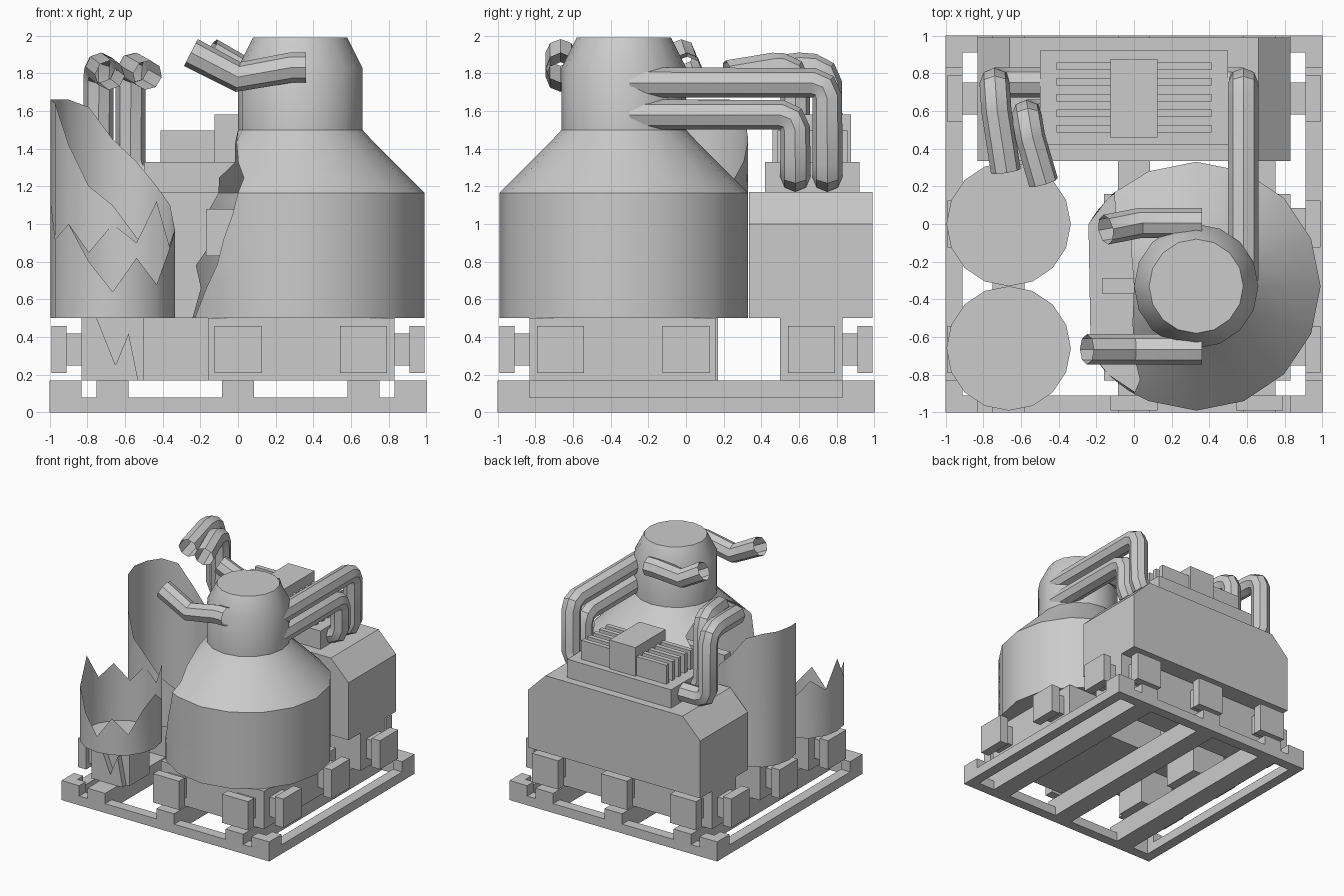
import bpy, bmesh
from math import radians, cos, sin
from mathutils import Vector

if "Cube" in bpy.data.objects:
    bpy.data.objects.remove(bpy.data.objects["Cube"])


def make(name, bm, smooth=False):
    bmesh.ops.remove_doubles(bm, verts=bm.verts, dist=0.0005)
    bmesh.ops.recalc_face_normals(bm, faces=bm.faces)
    me = bpy.data.meshes.new(name)
    bm.to_mesh(me)
    bm.free()
    ob = bpy.data.objects.new(name, me)
    bpy.context.collection.objects.link(ob)
    if smooth:
        shade(ob)
    return ob


def shade(ob):
    bpy.ops.object.select_all(action='DESELECT')
    ob.select_set(True)
    bpy.context.view_layer.objects.active = ob
    bpy.ops.object.shade_smooth_by_angle(angle=radians(30))


def box(name, x0, x1, y0, y1, z0, z1):
    bm = bmesh.new()
    bmesh.ops.create_cube(bm, size=1)
    for v in bm.verts:
        v.co = ((x0 + x1) / 2 + v.co.x * (x1 - x0),
                (y0 + y1) / 2 + v.co.y * (y1 - y0),
                (z0 + z1) / 2 + v.co.z * (z1 - z0))
    return make(name, bm)


def pipe(name, pts, r=0.08, cut=0.08):
    """Open tube along a path whose corners are chamfered."""
    pts = [Vector(p) for p in pts]
    path = [pts[0]]
    for a, b, c in zip(pts, pts[1:], pts[2:]):
        u, w = (a - b).normalized(), (c - b).normalized()
        if u.angle(w) < radians(120):
            path += [b + u * cut, b + (u + w) * cut * 0.29, b + w * cut]
        else:
            path.append(b)
    path.append(pts[-1])
    cu = bpy.data.curves.new(name, 'CURVE')
    cu.dimensions = '3D'
    cu.bevel_depth = r
    cu.bevel_resolution = 2
    sp = cu.splines.new('POLY')
    sp.points.add(len(path) - 1)
    for p, co in zip(sp.points, path):
        p.co = (*co, 1)
    ob = bpy.data.objects.new(name, cu)
    bpy.context.collection.objects.link(ob)
    bpy.ops.object.select_all(action='DESELECT')
    ob.select_set(True)
    bpy.context.view_layer.objects.active = ob
    bpy.ops.object.convert(target='MESH')
    shade(bpy.context.view_layer.objects.active)


def polygon_prism(name, profile, y0, y1):
    bm = bmesh.new()
    f = bm.faces.new([bm.verts.new((x, y0, z)) for x, z in profile])
    ext = bmesh.ops.extrude_face_region(bm, geom=[f])
    for v in ext['geom']:
        if isinstance(v, bmesh.types.BMVert):
            v.co.y = y1
    return make(name, bm)


# Skid: low outer rails, raised corners, three full-height beams
for s, tag in ((-1, "a"), (1, "b")):
    box("skid_side_rail_" + tag, *sorted((s, s * 0.91)), -0.99, 0.99, 0, 0.08)
    box("skid_end_rail_" + tag, -0.99, 0.99, *sorted((s, s * 0.91)), 0, 0.08)
    for t in (-1, 1):
        box("skid_corner_side", *sorted((s, s * 0.91)), *sorted((t, t * 0.83)), 0, 0.17)
        box("skid_corner_end", *sorted((s, s * 0.83)), *sorted((t, t * 0.91)), 0, 0.17)
for x in (-0.665, 0, 0.665):
    box("skid_beam", x - 0.085, x + 0.085, -1, 1, 0, 0.17)

# Plinths
box("engine_plinth", -0.83, 0.83, 0.5, 0.83, 0.17, 0.5)
box("main_tank_plinth", -0.16, 0.83, -0.83, 0.16, 0.17, 0.5)
box("rear_tank_plinth", -0.83, -0.5, -0.17, 0.17, 0.17, 0.5)
box("front_tank_plinth", -0.83, -0.5, -0.78, -0.5, 0.17, 0.5)
polygon_prism("broken_plinth_panel",
              [(-0.83, 0.17), (-0.53, 0.17), (-0.58, 0.42), (-0.65, 0.25), (-0.75, 0.5), (-0.83, 0.5)],
              -0.83, -0.78)


# Clamps: a stem and a square pad standing off each plinth
def clamp(px, py, dx, dy):
    for part, near, far, h in (("stem", 0.82, 0.92, 0.085), ("pad", 0.91, 0.99, 0.125)):
        if dx:
            box("clamp_" + part, *sorted((dx * near, dx * far)), py - h, py + h, 0.335 - h, 0.335 + h)
        else:
            box("clamp_" + part, px - h, px + h, *sorted((dy * near, dy * far)), 0.335 - h, 0.335 + h)


for p in (-0.665, 0, 0.665):
    clamp(0, p, 1, 0)
    clamp(0, p, -1, 0)
    clamp(p, 0, 0, 1)
for p in (0, 0.665):
    clamp(p, 0, 0, -1)

# Engine housing with stepped cooler on top
polygon_prism("engine_housing",
              [(-0.83, 0.5), (0.83, 0.5), (0.83, 1), (0.66, 1.17), (-0.66, 1.17), (-0.83, 1)],
              0.335, 0.99)
box("cooler_slab", -0.5, 0.5, 0.42, 0.92, 1.17, 1.33)
box("cooler_block", -0.125, 0.125, 0.46, 0.875, 1.33, 1.58)
for i in range(5):
    y = 0.505 + i * 0.083
    box("cooler_fin", -0.41, 0.41, y - 0.02, y + 0.02, 1.33, 1.495)

# Main tank: lathe whose rows stop at front and back angles, leaving a ragged hole
rows = [  # radius, z, front limit, back limit
    (0.66, 0.5, 148, 150), (0.66, 0.66, 139, 143), (0.66, 0.78, 132, 147), (0.66, 0.92, 128, 134),
    (0.66, 1.05, 123, 139), (0.66, 1.165, 120, 131), (0.58, 1.245, 121, 138), (0.5, 1.325, 131, 134),
    (0.39, 1.435, 150, 152), (0.33, 1.5, 180, 180), (0.33, 1.83, 180, 180), (0.25, 1.99, 180, 180)]
bm = bmesh.new()
grid = []
for r, z, front, back in rows:
    ring = []
    for i in range(-8, 9):
        a = radians(max(-front, min(back, 22.5 * i)))
        ring.append(bm.verts.new((0.33 + r * cos(a), -0.33 + r * sin(a), z)))
    grid.append(ring)
for lo, hi in zip(grid, grid[1:]):
    for i in range(16):
        bm.faces.new((lo[i], lo[i + 1], hi[i + 1], hi[i]))
bm.faces.new(grid[0])
bm.faces.new(grid[-1][:-1])
make("main_tank", bm, True)
box("tank_inner_plate", -0.17, 0.3, -0.37, -0.29, 0.83, 1.08)


# Small tanks, torn open: one rim height per side
def torn_tank(name, cx, cy, heights):
    bm = bmesh.new()
    low, top = [], []
    n = len(heights)
    for i, h in enumerate(heights):
        a = radians(360 / n * i)
        x, y = cx + 0.33 * cos(a), cy + 0.33 * sin(a)
        low.append(bm.verts.new((x, y, 0.5)))
        top.append(bm.verts.new((x, y, h)))
    for i in range(n):
        j = (i + 1) % n
        bm.faces.new((low[i], low[j], top[j], top[i]))
    bm.faces.new(low)
    make(name, bm, True)


torn_tank("rear_torn_tank", -0.665, 0,
          [0.97, 1.1, 1.2, 1.33, 1.45, 1.62, 1.66, 1.66, 1.66, 1.64, 1.42, 1.2, 1.1, 0.93, 0.82, 0.9])
torn_tank("front_torn_tank", -0.665, -0.66,
          [0.97, 0.87, 1.12, 0.9, 1.0, 0.85, 1.0, 0.9, 1.13, 0.92, 1.0, 0.8, 0.64, 0.82, 0.68, 0.88])

# Intact pipes from cooler to main tank neck
pipe("upper_pipe", [(0.48, 0.75, 1.25), (0.58, 0.75, 1.25), (0.58, 0.75, 1.75), (0.58, -0.3, 1.75)])
pipe("lower_pipe", [(0.48, 0.58, 1.25), (0.58, 0.58, 1.25), (0.58, 0.58, 1.58), (0.58, -0.3, 1.58)])

# Snapped pipes on the cooler's other side
pipe("snapped_pipe_outer", [(-0.48, 0.75, 1.25), (-0.74, 0.75, 1.25), (-0.74, 0.75, 1.82),
                            (-0.73, 0.6, 1.83), (-0.68, 0.28, 1.79)])
pipe("snapped_pipe_inner", [(-0.48, 0.58, 1.25), (-0.57, 0.58, 1.25), (-0.57, 0.58, 1.83),
                            (-0.55, 0.46, 1.83), (-0.48, 0.22, 1.79)])

# Snapped pipe stubs on the main tank neck
pipe("neck_stub_front", [(0.36, -0.665, 1.83), (0.28, -0.665, 1.83), (0, -0.665, 1.78), (-0.25, -0.665, 1.91)])
pipe("neck_stub_back", [(0.36, 0.005, 1.83), (0.28, 0.005, 1.83), (0.03, 0.005, 1.81), (-0.15, -0.03, 1.91)])
